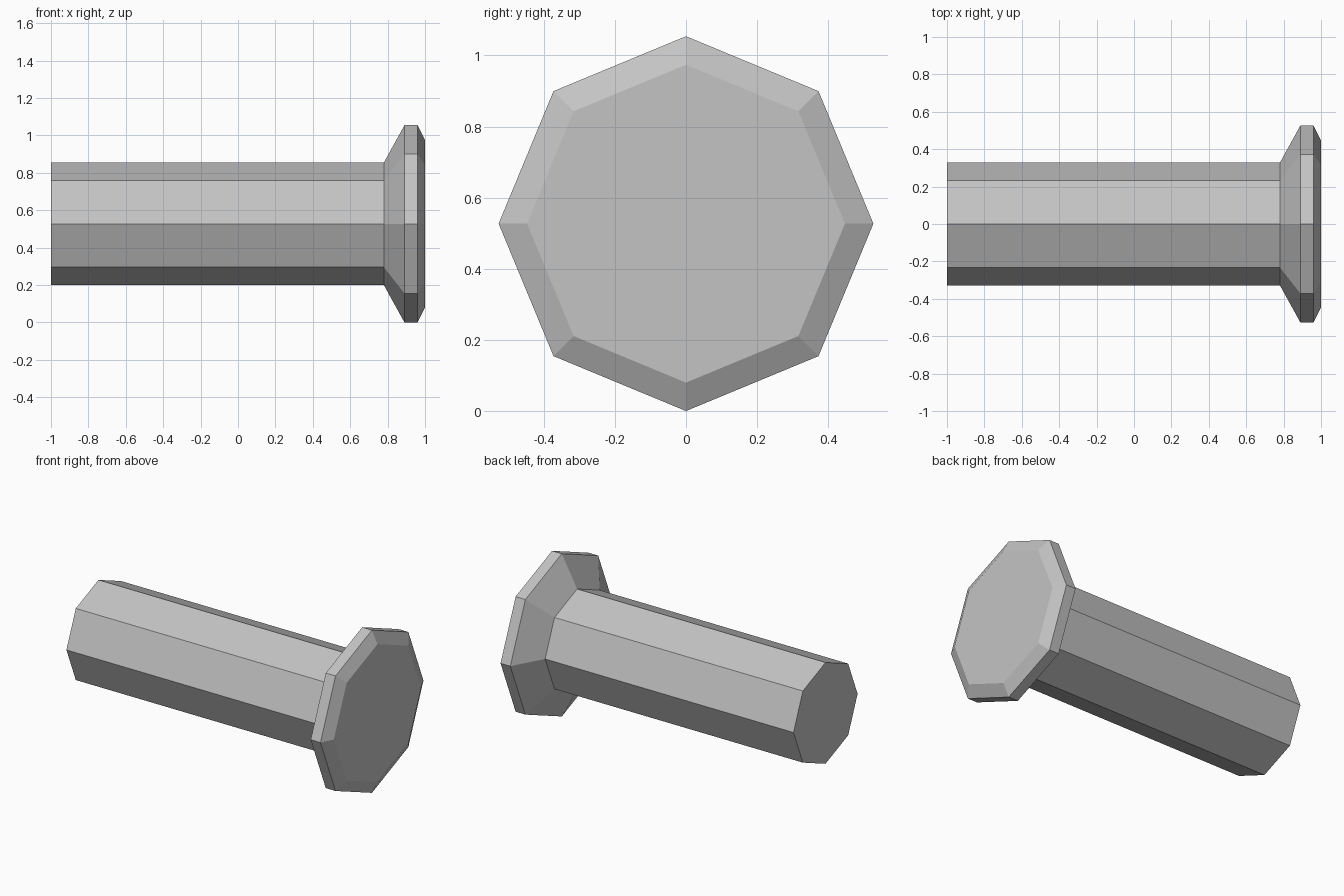
import bpy, bmesh
from math import sin, cos, tau

cube = bpy.data.objects.get("Cube")
if cube:
    bpy.data.objects.remove(cube, do_unlink=True)

SIDES = 8
AXIS_Z = 0.527

metal = bpy.data.materials.new("grey_metal")
metal.use_nodes = True
grey = (0.55, 0.55, 0.55, 1)
metal.diffuse_color = grey
metal.node_tree.nodes["Principled BSDF"].inputs["Base Color"].default_value = grey

# Profile along the x axis: (x, radius) for shaft, flare, rim and chamfer
profile = [(-1, 0.328), (0.78, 0.328), (0.89, 0.527), (0.96, 0.527), (1, 0.447)]


def lathe_x(name, profile, material):
    """Sweep the profile around the x axis with flat sides and closed ends."""
    bm = bmesh.new()
    rings = []
    for x, r in profile:
        angles = [tau * i / SIDES for i in range(SIDES)]
        rings.append([bm.verts.new((x, r * cos(a), r * sin(a))) for a in angles])
    for a, b in zip(rings, rings[1:]):
        for i in range(SIDES):
            j = (i + 1) % SIDES
            bm.faces.new((a[i], a[j], b[j], b[i]))
    bm.faces.new(rings[0])
    bm.faces.new(rings[-1])
    bmesh.ops.recalc_face_normals(bm, faces=bm.faces)
    mesh = bpy.data.meshes.new(name)
    bm.to_mesh(mesh)
    bm.free()
    mesh.materials.append(material)
    obj = bpy.data.objects.new(name, mesh)
    bpy.context.collection.objects.link(obj)
    return obj


# Octagonal rivet lying along x, head at +x
rivet = lathe_x("rivet", profile, metal)
rivet.location.z = AXIS_Z
